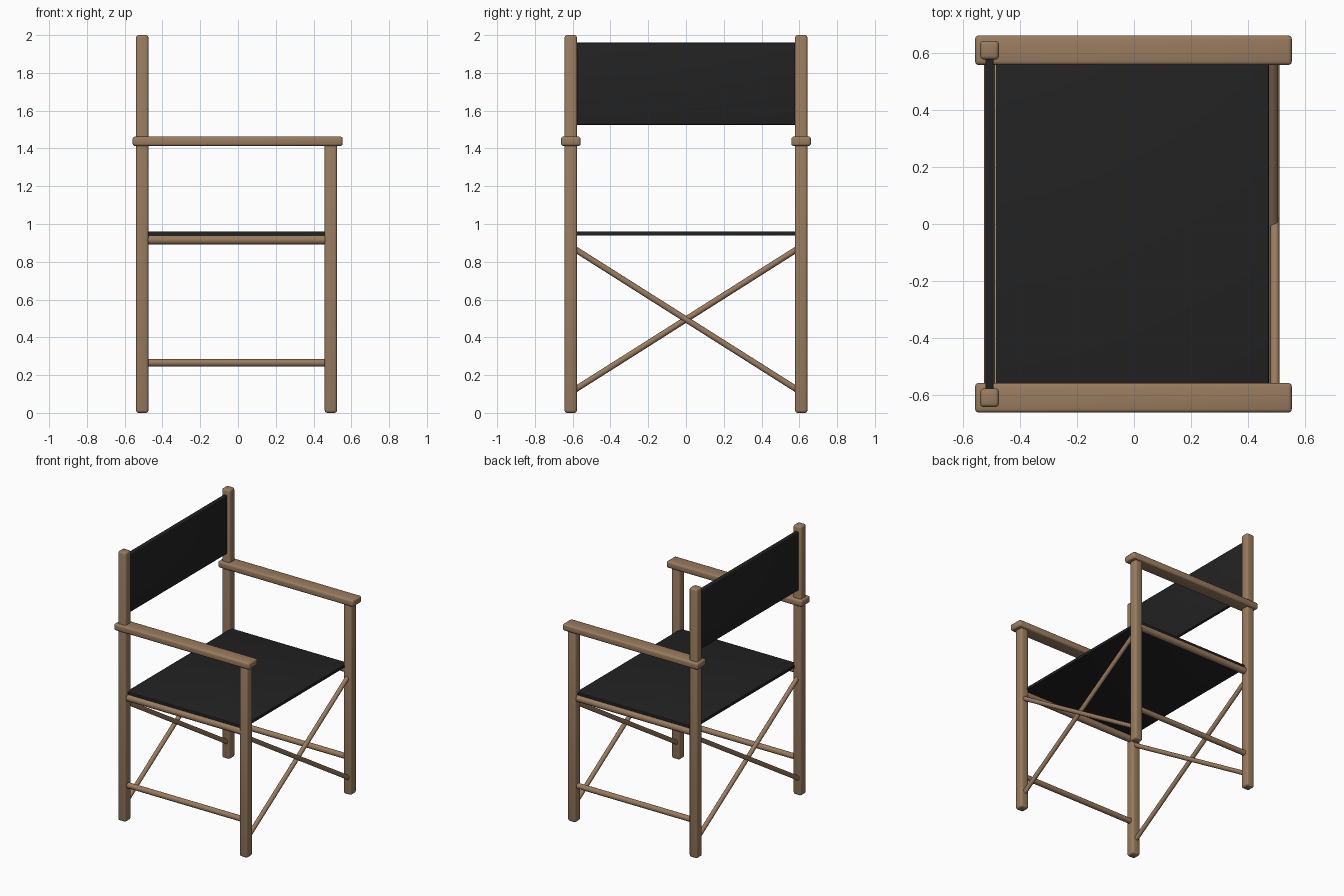
import bpy
from mathutils import Vector

cube = bpy.data.objects.get("Cube")
if cube:
    bpy.data.objects.remove(cube, do_unlink=True)


def make_material(name, colour, roughness):
    mat = bpy.data.materials.new(name)
    mat.use_nodes = True
    mat.diffuse_color = (*colour, 1)
    shader = mat.node_tree.nodes["Principled BSDF"]
    shader.inputs["Base Color"].default_value = (*colour, 1)
    shader.inputs["Roughness"].default_value = roughness
    return mat


WOOD = make_material("brown wood", (0.32, 0.2, 0.115), 0.6)
CANVAS = make_material("black canvas", (0.016, 0.016, 0.016), 0.9)


def finish(obj, name, mat):
    obj.name = name
    obj.data.materials.append(mat)
    bpy.ops.object.shade_smooth_by_angle()


def box(name, low, high, mat, bevel):
    """Rounded box between two opposite corners."""
    low, high = Vector(low), Vector(high)
    bpy.ops.mesh.primitive_cube_add(size=1, location=(low + high) / 2)
    obj = bpy.context.object
    obj.scale = high - low
    bpy.ops.object.transform_apply(location=False, rotation=False)
    mod = obj.modifiers.new("rounded edges", "BEVEL")
    mod.width = bevel
    mod.segments = 3
    bpy.ops.object.modifier_apply(modifier=mod.name)
    finish(obj, name, mat)


def rod(name, start, end, radius):
    """Round bar between two points."""
    start, end = Vector(start), Vector(end)
    axis = end - start
    bpy.ops.mesh.primitive_cylinder_add(
        vertices=24, radius=radius, depth=axis.length,
        location=(start + end) / 2,
        rotation=axis.to_track_quat("Z", "Y").to_euler())
    finish(bpy.context.object, name, WOOD)


BACK_X, FRONT_X, SIDE_Y = -0.507, 0.492, 0.61
HALF = 0.033  # half width of a post

# Posts, armrests and rails on both sides
for side, label in ((-1, "right"), (1, "left")):
    y = side * SIDE_Y
    for part, x, top in (("back_post", BACK_X, 2), ("front_leg", FRONT_X, 1.43)):
        box(f"{label}_{part}", (x - HALF, y - HALF, 0), (x + HALF, y + HALF, top), WOOD, 0.014)
    box(f"{label}_armrest", (-0.558, y - 0.052, 1.413), (0.554, y + 0.052, 1.463), WOOD, 0.013)
    rod(f"{label}_seat_rail", (BACK_X, y, 0.916), (FRONT_X, y, 0.916), 0.025)
    rod(f"{label}_lower_rail", (BACK_X, y, 0.265), (FRONT_X, y, 0.265), 0.02)

# Crossed braces at the front and back
for part, x in (("front", FRONT_X), ("back", BACK_X)):
    rod(f"{part}_brace_a", (x + 0.003, -SIDE_Y, 0.881), (x + 0.003, SIDE_Y, 0.109), 0.016)
    rod(f"{part}_brace_b", (x - 0.003, SIDE_Y, 0.881), (x - 0.003, -SIDE_Y, 0.109), 0.016)

# Canvas seat and backrest
box("seat", (-0.487, -0.615, 0.938), (0.473, 0.615, 0.961), CANVAS, 0.004)
box("backrest", (BACK_X - 0.014, -SIDE_Y, 1.525), (BACK_X + 0.014, SIDE_Y, 1.96), CANVAS, 0.006)
